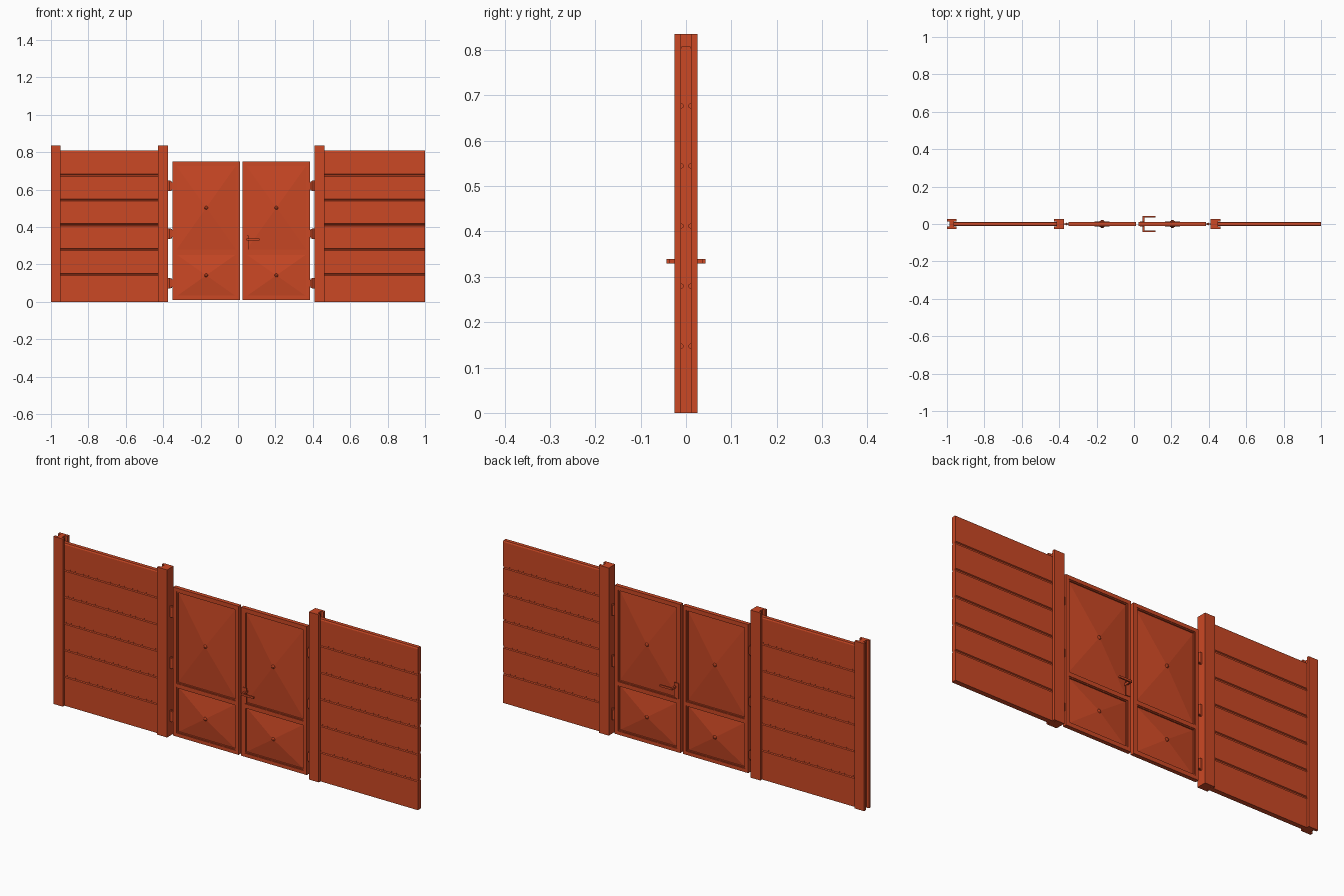
import bpy
import bmesh
from mathutils import Matrix, Vector

if "Cube" in bpy.data.objects:
    bpy.data.objects.remove(bpy.data.objects["Cube"], do_unlink=True)

paint = bpy.data.materials.new("rust_red_paint")
paint.use_nodes = True
COLOUR = (0.6, 0.065, 0.018, 1)
paint.diffuse_color = COLOUR
paint.node_tree.nodes["Principled BSDF"].inputs["Base Color"].default_value = COLOUR


def finish(name, bm):
    bmesh.ops.recalc_face_normals(bm, faces=bm.faces)
    mesh = bpy.data.meshes.new(name)
    bm.to_mesh(mesh)
    bm.free()
    mesh.materials.append(paint)
    obj = bpy.data.objects.new(name, mesh)
    bpy.context.scene.collection.objects.link(obj)
    return obj


def add_box(bm, x0, x1, y0, y1, z0, z1):
    centre = Vector((x0 + x1, y0 + y1, z0 + z1)) / 2
    size = Matrix.Diagonal((x1 - x0, y1 - y0, z1 - z0, 1))
    bmesh.ops.create_cube(bm, size=1, matrix=Matrix.Translation(centre) @ size)


def add_prism(bm, points, offset):
    face = bm.faces.new([bm.verts.new(p) for p in points])
    ext = bmesh.ops.extrude_face_region(bm, geom=[face])
    moved = [v for v in ext["geom"] if isinstance(v, bmesh.types.BMVert)]
    bmesh.ops.translate(bm, verts=moved, vec=offset)


# Posts with a slot on each side that takes a fence panel
POST_D, SLOT, SLOT_DEPTH, POST_H = 0.0255, 0.0125, 0.014, 0.835


def post(name, x0, x1, slot_left, slot_right):
    pts = [(x0, -POST_D), (x1, -POST_D)]
    if slot_right:
        xi = x1 - SLOT_DEPTH
        pts += [(x1, -SLOT), (xi, -SLOT), (xi, SLOT), (x1, SLOT)]
    pts += [(x1, POST_D), (x0, POST_D)]
    if slot_left:
        xi = x0 + SLOT_DEPTH
        pts += [(x0, SLOT), (xi, SLOT), (xi, -SLOT), (x0, -SLOT)]
    bm = bmesh.new()
    add_prism(bm, [(x, y, 0) for x, y in pts], (0, 0, POST_H))
    finish(name, bm)


post("end_post", -1, -0.948, True, True)
post("right_gate_post", -0.428, -0.373, True, False)
post("left_gate_post", 0.408, 0.463, False, True)


# Fence panels: one ribbed profile drawn out along x
def fence_panel(name, x0, x1):
    seams = [0.147 + 0.1325 * i for i in range(5)]
    half, groove = 0.012, 0.007
    edge = [(half, 0)]
    for z in seams:
        edge += [(half, z - 0.006), (groove, z - 0.003), (groove, z + 0.003), (half, z + 0.006)]
    edge += [(half, 0.802), (half - 0.003, 0.809)]
    pts = edge + [(-y, z) for y, z in reversed(edge)]
    bm = bmesh.new()
    add_prism(bm, [(x0, y, z) for y, z in pts], (x1 - x0, 0, 0))
    finish(name, bm)


fence_panel("right_fence_panel", -0.962, -0.414)
fence_panel("left_fence_panel", 0.449, 1)


# Gate leaves: frame, beads, pyramid panels and centre studs
Z0, Z1, RAIL0, RAIL1, BAR = 0.01, 0.75, 0.256, 0.274, 0.018


def gate_leaf(side, x0, x1):
    xi0, xi1 = x0 + BAR, x1 - BAR
    bm = bmesh.new()
    for a, b in ((x0, xi0), (xi1, x1)):
        add_box(bm, a, b, -0.01, 0.01, Z0, Z1)
    for a, b in ((Z0, Z0 + BAR), (RAIL0, RAIL1), (Z1 - BAR, Z1)):
        add_box(bm, xi0, xi1, -0.01, 0.01, a, b)
    finish(side + "_leaf_frame", bm)

    bead, panel, stud = bmesh.new(), bmesh.new(), bmesh.new()
    cx = (x0 + x1) / 2
    for a, b in ((Z0 + BAR, RAIL0), (RAIL1, Z1 - BAR)):
        w = 0.005
        for p, q in ((xi0, xi0 + w), (xi1 - w, xi1)):
            add_box(bead, p, q, -0.007, 0.007, a, b)
        for p, q in ((a, a + w), (b - w, b)):
            add_box(bead, xi0 + w, xi1 - w, -0.007, 0.007, p, q)
        cz = (a + b) / 2
        rim = [panel.verts.new((x, 0, z)) for x, z in ((xi0, a), (xi1, a), (xi1, b), (xi0, b))]
        for y in (-0.016, 0.016):
            tip = panel.verts.new((cx, y, cz))
            for i in range(4):
                panel.faces.new((rim[i], rim[(i + 1) % 4], tip))
            bmesh.ops.create_icosphere(stud, subdivisions=2, radius=0.01,
                                       matrix=Matrix.Translation((cx, y * 0.8, cz)))
    finish(side + "_leaf_beads", bead)
    finish(side + "_leaf_pyramid_panels", panel)
    finish(side + "_leaf_studs", stud)


gate_leaf("right", -0.35, 0.01)
gate_leaf("left", 0.024, 0.386)


# Hinges: tapered bracket on the post and a barrel by the leaf
def hinges(side, post_x, leaf_x):
    bm = bmesh.new()
    step = leaf_x - post_x
    for z in (0.1, 0.365, 0.62):
        profile = [(post_x, z - 0.028), (post_x + step * 0.5, z - 0.028), (leaf_x, z - 0.018),
                   (leaf_x, z + 0.018), (post_x + step * 0.5, z + 0.028), (post_x, z + 0.028)]
        add_prism(bm, [(x, -0.004, h) for x, h in profile], (0, 0.008, 0))
        bmesh.ops.create_cone(bm, cap_ends=True, segments=12, radius1=0.007, radius2=0.007,
                              depth=0.05, matrix=Matrix.Translation((post_x + step * 0.55, 0, z)))
    finish(side + "_hinges", bm)


hinges("right", -0.373, -0.35)
hinges("left", 0.408, 0.386)

# Lever handles on both faces with a lock plate
bm = bmesh.new()
add_box(bm, 0.046, 0.055, -0.043, 0.043, 0.329, 0.339)
for y in (-0.043, 0.036):
    add_box(bm, 0.055, 0.115, y, y + 0.007, 0.329, 0.339)
finish("lever_handle", bm)
bm = bmesh.new()
for y in (-0.013, 0.009):
    add_box(bm, 0.032, 0.056, y, y + 0.004, 0.278, 0.355)
finish("lock_plate", bm)
